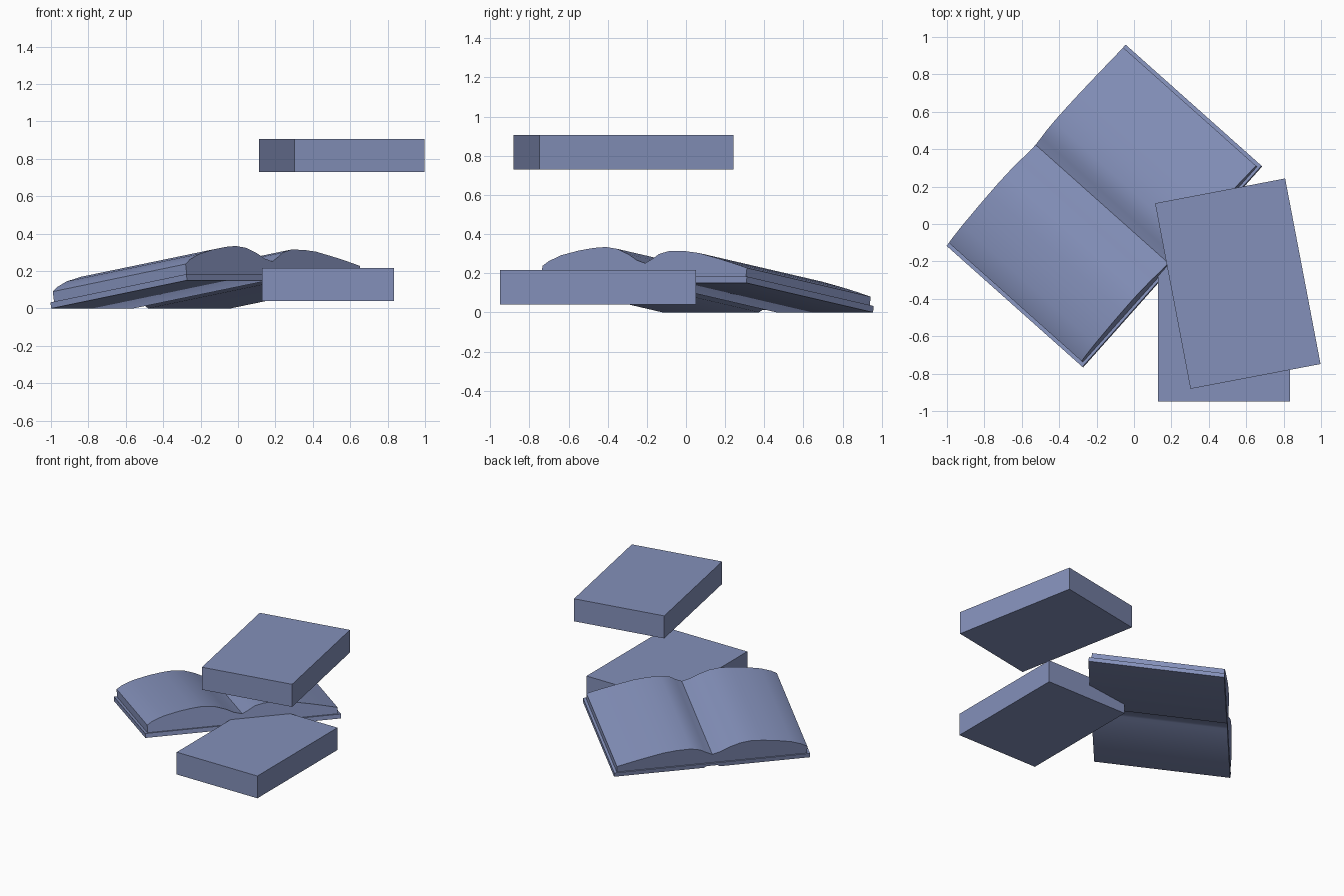
import bpy, bmesh, math
from mathutils import Matrix

if "Cube" in bpy.data.objects:
    bpy.data.objects.remove(bpy.data.objects["Cube"], do_unlink=True)

# Single flat colour
blue = bpy.data.materials.new("dusty_blue")
blue.use_nodes = True
blue.diffuse_color = (0.23, 0.28, 0.49, 1)
blue.node_tree.nodes["Principled BSDF"].inputs["Base Color"].default_value = blue.diffuse_color


def finish(name, bm, matrix):
    bmesh.ops.recalc_face_normals(bm, faces=bm.faces)
    mesh = bpy.data.meshes.new(name)
    bm.to_mesh(mesh)
    bm.free()
    mesh.materials.append(blue)
    obj = bpy.data.objects.new(name, mesh)
    obj.matrix_world = matrix
    bpy.context.collection.objects.link(obj)
    return obj


def box(name, size, centre, turn):
    bm = bmesh.new()
    bmesh.ops.create_cube(bm, size=1, matrix=Matrix.Diagonal((*size, 1)))
    return finish(name, bm, Matrix.Translation(centre) @ Matrix.Rotation(turn, 4, "Z"))


def extrude_profile(name, top, bottom, back, front, matrix):
    """Solid between a top and a bottom line of (x, z) points, extruded along y."""
    bm = bmesh.new()
    outline = top + bottom[::-1]
    ends = [[bm.verts.new((x, y, z)) for x, z in outline] for y in (back, front)]
    for ring in ends:
        bm.faces.new(ring)
    n = len(outline)
    for i in range(n):
        j = (i + 1) % n
        bm.faces.new((ends[0][i], ends[0][j], ends[1][j], ends[1][i]))
    obj = finish(name, bm, matrix)
    bpy.ops.object.select_all(action="DESELECT")
    obj.select_set(True)
    bpy.context.view_layer.objects.active = obj
    bpy.ops.object.shade_smooth_by_angle(angle=math.radians(35))
    return obj


# Two closed books
box("lower_closed_book", (0.705, 1.0, 0.176), (0.482, -0.45, 0.128), 0)
box("upper_closed_book", (0.708, 1.01, 0.178), (0.555, -0.319, 0.818), math.radians(10.8))

# Open book, turned and tilted with its near edge raised
lay = (Matrix.Translation((-0.52, 0.418, 0))
       @ Matrix.Rotation(math.radians(48.3), 4, "Z")
       @ Matrix.Rotation(math.radians(-8.8), 4, "X"))

# Cover with a shallow recess under the spine
half, thick, recess = 0.72, 0.033, 0.012
extrude_profile("open_book_cover",
                [(-half, thick), (half, thick)],
                [(-half, 0), (-0.06, 0), (-0.04, recess), (0.04, recess), (0.06, 0), (half, 0)],
                0, -0.985, lay)

# Page block with two humps and a valley at the spine
pages = [(-0.70, 0.09), (-0.66, 0.115), (-0.58, 0.145), (-0.46, 0.17), (-0.36, 0.183),
         (-0.28, 0.188), (-0.20, 0.178), (-0.12, 0.15), (-0.06, 0.12), (0, 0.104),
         (0.05, 0.128), (0.09, 0.152), (0.16, 0.168), (0.26, 0.167), (0.36, 0.157),
         (0.50, 0.128), (0.60, 0.105), (0.70, 0.08)]
extrude_profile("open_book_pages", pages, [(-0.70, 0.03), (0.70, 0.03)], -0.008, -0.97, lay)
